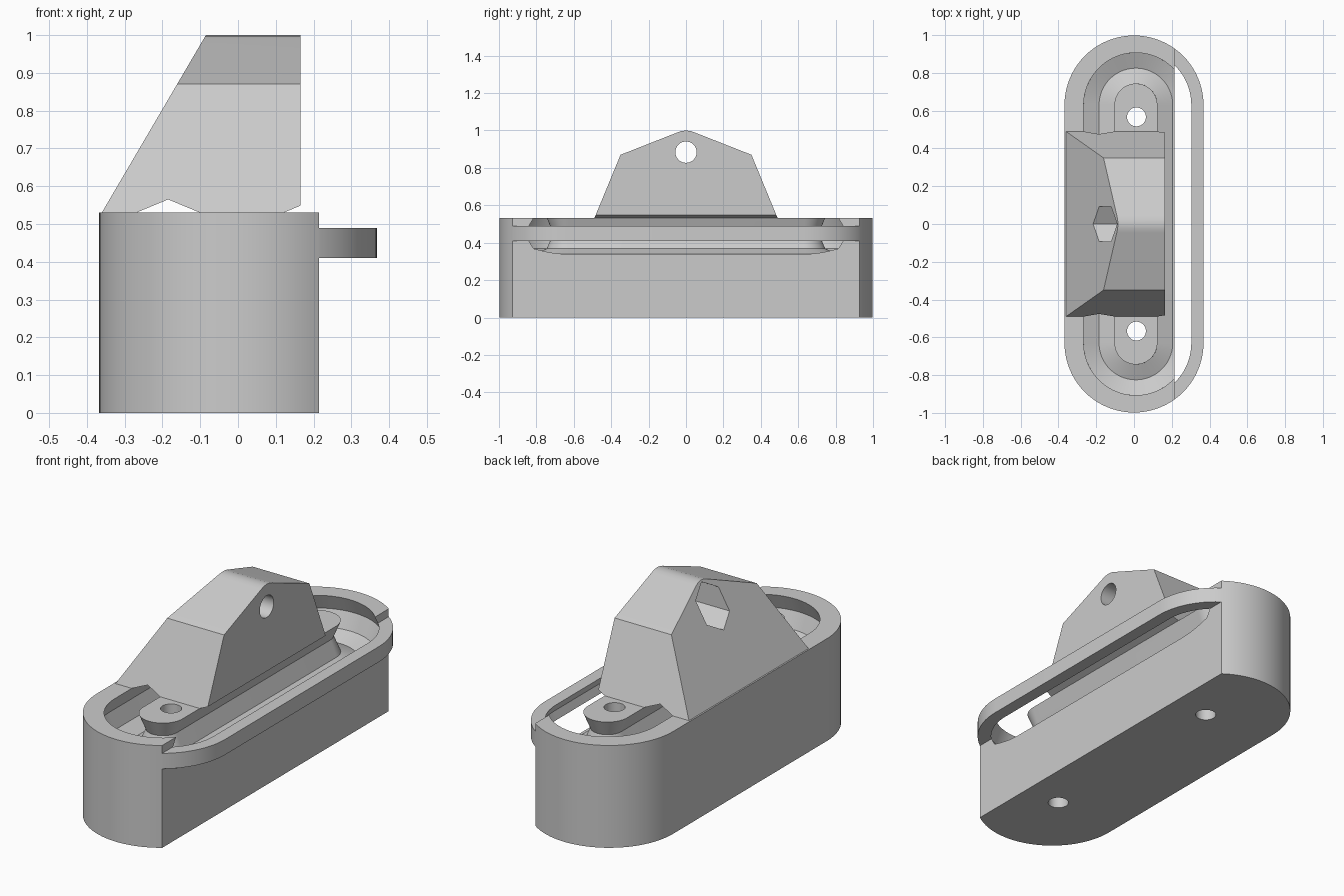
import bpy
import bmesh
from math import cos, sin, pi, radians
from mathutils import Vector

cube = bpy.data.objects.get("Cube")
if cube:
    bpy.data.objects.remove(cube, do_unlink=True)

grey = bpy.data.materials.new("plain grey")
grey.use_nodes = True
GREY = (0.6, 0.6, 0.6, 1)
grey.diffuse_color = GREY
grey.node_tree.nodes["Principled BSDF"].inputs["Base Color"].default_value = GREY

ARC = 40           # segments per rounded end
END_Y = 0.63       # centre of each rounded end
GROOVE_X = 0.01    # centre line of the channel
DECK = 0.531       # top of the base
CUT_X = 0.215      # flat side of the base


def finish(name, bm):
    bmesh.ops.recalc_face_normals(bm, faces=bm.faces)
    mesh = bpy.data.meshes.new(name)
    bm.to_mesh(mesh)
    bm.free()
    mesh.materials.append(grey)
    obj = bpy.data.objects.new(name, mesh)
    bpy.context.collection.objects.link(obj)
    return obj


def prism(name, points, move):
    """Extrude a closed loop of 3D points along a vector."""
    bm = bmesh.new()
    face = bm.faces.new([bm.verts.new(p) for p in points])
    new = bmesh.ops.extrude_face_region(bm, geom=[face])["geom"]
    verts = [v for v in new if isinstance(v, bmesh.types.BMVert)]
    bmesh.ops.translate(bm, verts=verts, vec=move)
    return finish(name, bm)


def box(name, low, high):
    (x0, y0, z0), (x1, y1, z1) = low, high
    loop = [(x0, y0, z0), (x1, y0, z0), (x1, y1, z0), (x0, y1, z0)]
    return prism(name, loop, (0, 0, z1 - z0))


def stadium(radius, z, x=0.0):
    """Long loop with two half-round ends."""
    loop = []
    for side in (1, -1):
        for i in range(ARC + 1):
            a = pi * i / ARC
            loop.append((x + side * radius * cos(a),
                         side * (END_Y + radius * sin(a)), z))
    return loop


def ring(radius, count, start=0.0):
    return [(radius * cos(start + 2 * pi * i / count),
             radius * sin(start + 2 * pi * i / count)) for i in range(count)]


def combine(target, cutter, operation):
    mod = target.modifiers.new(cutter.name, 'BOOLEAN')
    mod.operation = operation
    mod.solver = 'EXACT'
    mod.object = cutter
    bpy.context.view_layer.objects.active = target
    bpy.ops.object.modifier_apply(modifier=mod.name)
    bpy.data.objects.remove(cutter, do_unlink=True)


# Base with one side sliced flat, leaving a thin belt standing out
body = prism("grooved_base_with_tower", stadium(0.368, 0), (0, 0, DECK))
for low, high in ((-0.1, 0.41), (0.49, 0.7)):
    combine(body, box("side_cut", (CUT_X, -1.2, low), (0.6, 1.2, high)), 'DIFFERENCE')

# Tower: gabled profile, then a slanted back face
half = [(0.49, 0.45), (0.49, DECK), (0.35, 0.87), (0.045, 0.99), (0.025, 0.997)]
gable = half + [(0, 1)] + [(-y, z) for y, z in reversed(half)]
bm = bmesh.new()
face = bm.faces.new([bm.verts.new((-0.36, y, z)) for y, z in gable])
new = bmesh.ops.extrude_face_region(bm, geom=[face])["geom"]
bmesh.ops.translate(bm, verts=[v for v in new if isinstance(v, bmesh.types.BMVert)],
                    vec=(0.525, 0, 0))
bmesh.ops.bisect_plane(bm, geom=bm.verts[:] + bm.edges[:] + bm.faces[:],
                       plane_co=(-0.36, 0, DECK),
                       plane_no=Vector((-0.469, 0, 0.275)).normalized(),
                       clear_outer=True)
bmesh.ops.holes_fill(bm, edges=[e for e in bm.edges if e.is_boundary])
combine(body, finish("tower", bm), 'UNION')

# Eight-sided channel swept round the long loop
bm = bmesh.new()
loops = []
for r, z in ring(0.115, 8):
    loops.append([bm.verts.new(p) for p in stadium(0.195 + r, 0.45 + z, GROOVE_X)])
for k, loop in enumerate(loops):
    above = loops[(k + 1) % len(loops)]
    for i in range(len(loop)):
        j = (i + 1) % len(loop)
        bm.faces.new((loop[i], loop[j], above[j], above[i]))
combine(body, finish("channel", bm), 'DIFFERENCE')

# Screw holes through the island
for y in (-0.567, 0.567):
    hole = [(0.013 + a, y + b, -0.1) for a, b in ring(0.05, 40)]
    combine(body, prism("screw_hole", hole, (0, 0, 0.9)), 'DIFFERENCE')

# Cross hole with a six-sided nut pocket on the slanted side
AXIS_Z = 0.884
cross = [(-0.6, a, AXIS_Z + b) for a, b in ring(0.057, 40)]
combine(body, prism("cross_hole", cross, (1.2, 0, 0)), 'DIFFERENCE')
pocket = [(-0.6, a, AXIS_Z + b) for a, b in ring(0.108, 6, pi / 2)]
combine(body, prism("nut_pocket", pocket, (0.66, 0, 0)), 'DIFFERENCE')

# Smooth the curved walls, keep the facets crisp
bpy.ops.object.select_all(action='DESELECT')
body.select_set(True)
bpy.context.view_layer.objects.active = body
bpy.ops.object.shade_smooth_by_angle(angle=radians(15))
